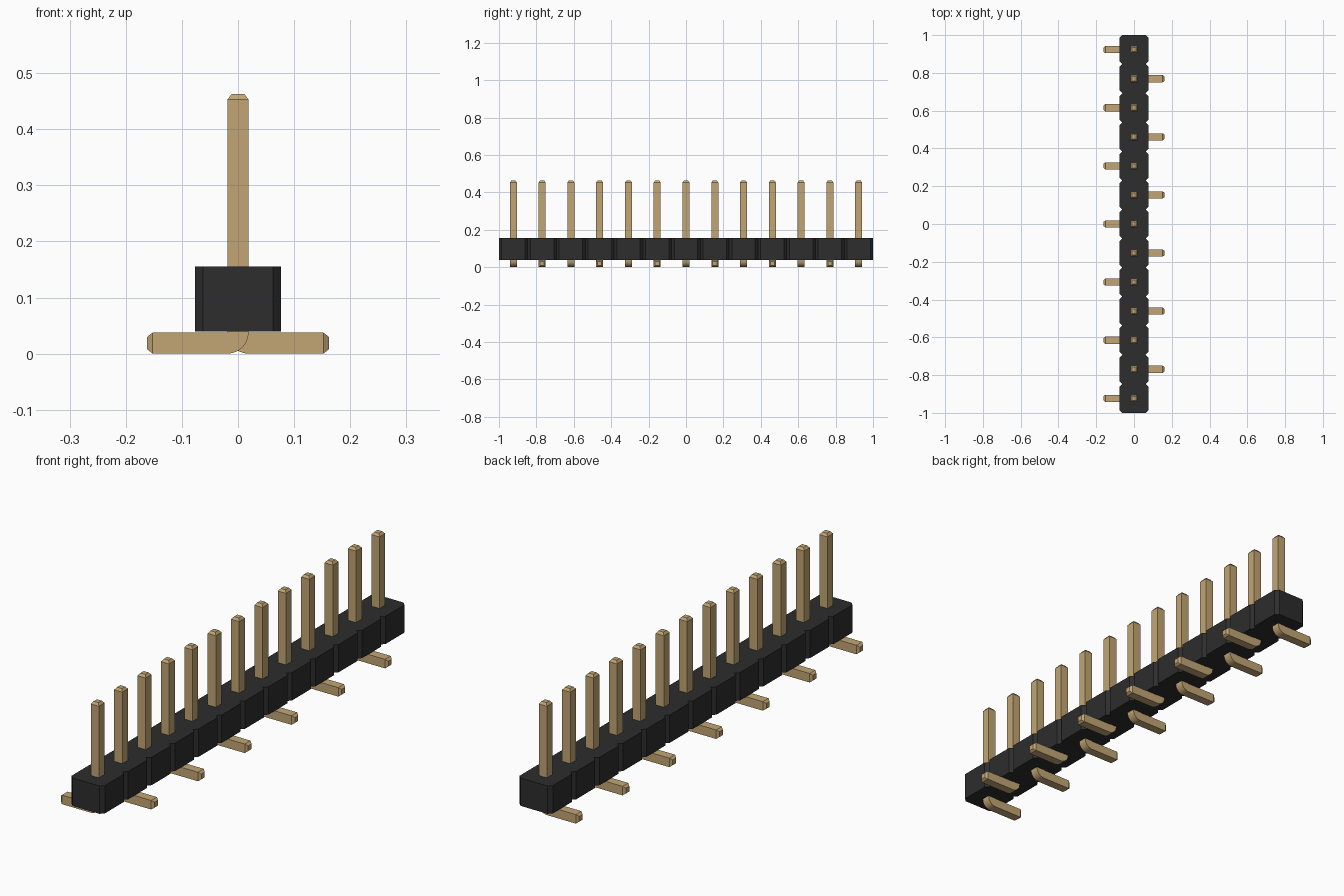
import bpy, bmesh, math

cube = bpy.data.objects.get("Cube")
if cube:
    bpy.data.objects.remove(cube, do_unlink=True)

PINS = 13
PITCH = 2 / PINS
BODY_W, BODY_Z0, BODY_Z1, CHAMFER = 0.0765, 0.039, 0.155, 0.0145
R = 0.0188                      # half thickness of a pin
TIP, TIP_R = 0.01, 0.011        # length and half width of the tapered ends
TOP, REACH = 0.463, 0.162


def material(name, rgb):
    m = bpy.data.materials.new(name)
    m.use_nodes = True
    m.diffuse_color = (*rgb, 1)
    m.node_tree.nodes["Principled BSDF"].inputs["Base Color"].default_value = (*rgb, 1)
    return m


def finish(bm, name, mat):
    bmesh.ops.recalc_face_normals(bm, faces=bm.faces)
    mesh = bpy.data.meshes.new(name)
    bm.to_mesh(mesh)
    bm.free()
    mesh.materials.append(mat)
    ob = bpy.data.objects.new(name, mesh)
    bpy.context.collection.objects.link(ob)
    return ob


black = material("black plastic", (0.026, 0.026, 0.026))
gold = material("gold metal", (0.54, 0.38, 0.178))

# Housing: one outline with a notch between neighbouring cells, extruded upward
side = []
for i in range(PINS):
    y0, y1 = -1 + i * PITCH, -1 + (i + 1) * PITCH
    if i == 0:
        side.append((BODY_W - CHAMFER, y0))
    side += [(BODY_W, y0 + CHAMFER), (BODY_W, y1 - CHAMFER), (BODY_W - CHAMFER, y1)]
outline = side + [(-x, y) for x, y in reversed(side)]
bm = bmesh.new()
base = bm.faces.new([bm.verts.new((x, y, BODY_Z0)) for x, y in outline])
top = bmesh.ops.extrude_face_region(bm, geom=[base])
bmesh.ops.translate(bm, vec=(0, 0, BODY_Z1 - BODY_Z0),
                    verts=[v for v in top["geom"] if isinstance(v, bmesh.types.BMVert)])
finish(bm, "housing", black)


# Bent pin: square section swept down, round the bend and out along the foot
def pin_mesh():
    # each station: centre x, centre z, angle of travel, half width
    stations = [(0, TOP, 0, TIP_R), (0, TOP - TIP, 0, R)]
    for k in range(9):
        a = math.radians(90 * k / 8)
        stations.append((-R + R * math.cos(a), 2 * R - R * math.sin(a), a, R))
    stations += [(-REACH + TIP, R, math.pi / 2, R), (-REACH, R, math.pi / 2, TIP_R)]
    bm = bmesh.new()
    rings = []
    for x, z, a, h in stations:
        ox, oz = math.cos(a) * h, -math.sin(a) * h      # towards the outside of the bend
        rings.append([bm.verts.new((x + s * ox, t * h, z + s * oz))
                      for s, t in ((1, 1), (1, -1), (-1, -1), (-1, 1))])
    for a, b in zip(rings, rings[1:]):
        for i in range(4):
            j = (i + 1) % 4
            bm.faces.new((a[i], a[j], b[j], b[i]))
    bm.faces.new(rings[0])
    bm.faces.new(rings[-1])
    # the inside of the bend is a sharp corner
    bmesh.ops.remove_doubles(bm, verts=bm.verts, dist=1e-5)
    return bm


# Pins along the row, feet alternating sides
first = finish(pin_mesh(), "pin_01", gold)
for i in range(PINS):
    pin = first
    if i:
        pin = bpy.data.objects.new(f"pin_{i + 1:02d}", first.data)
        bpy.context.collection.objects.link(pin)
    pin.location.y = -1 + (i + 0.5) * PITCH
    pin.rotation_euler.z = math.pi * (i % 2)
